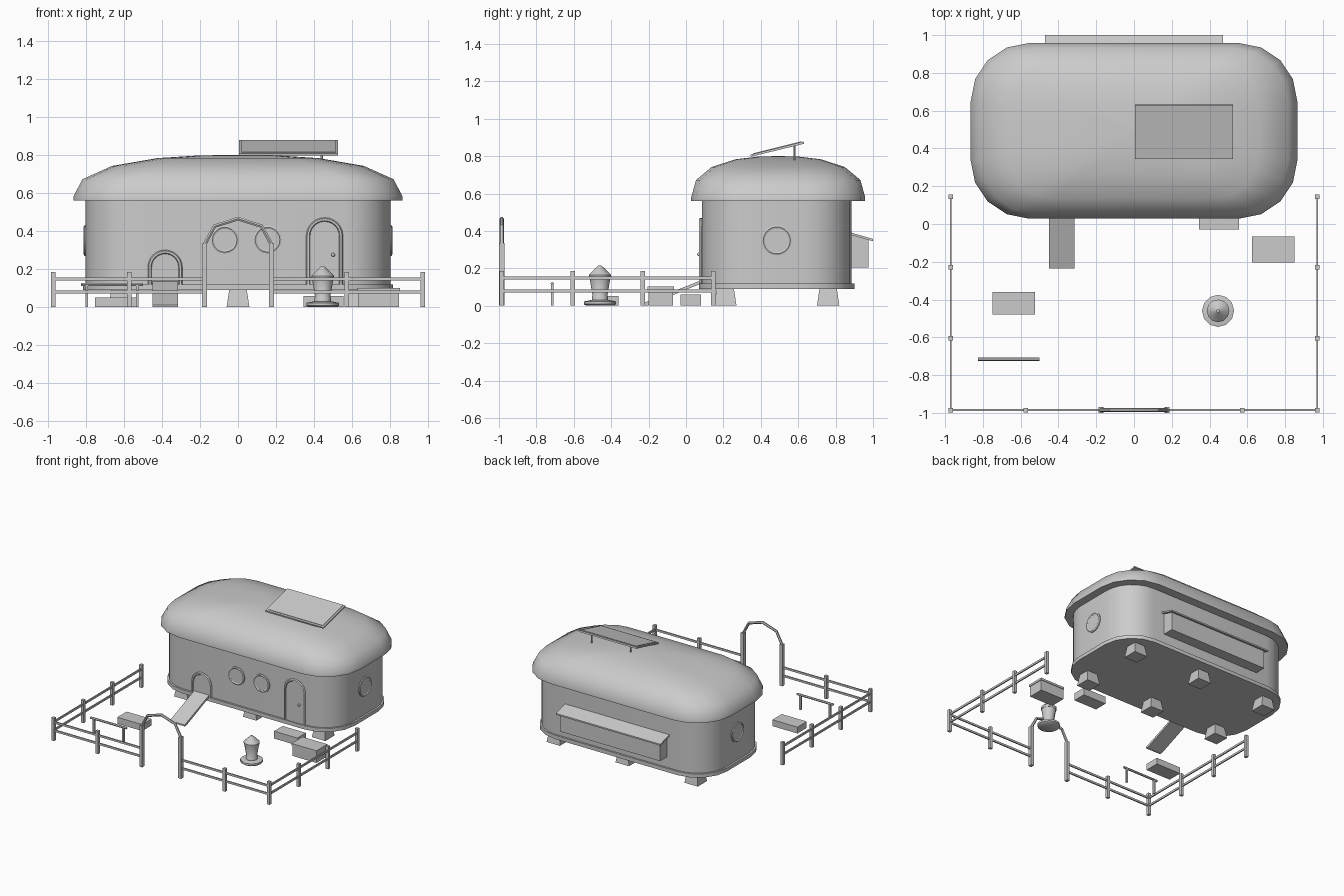
import bpy, bmesh, math
from mathutils import Matrix

if "Cube" in bpy.data.objects:
    bpy.data.objects.remove(bpy.data.objects["Cube"])

grey = bpy.data.materials.new("plain_grey")
grey.diffuse_color = (0.6, 0.6, 0.6, 1)
grey.use_nodes = True
grey.node_tree.nodes["Principled BSDF"].inputs["Base Color"].default_value = grey.diffuse_color


def finish(name, bm, smooth=None):
    bmesh.ops.recalc_face_normals(bm, faces=bm.faces)
    me = bpy.data.meshes.new(name)
    bm.to_mesh(me)
    bm.free()
    me.materials.append(grey)
    if smooth:
        me.shade_smooth()
        me.set_sharp_from_angle(angle=math.radians(smooth))
    ob = bpy.data.objects.new(name, me)
    bpy.context.collection.objects.link(ob)
    return ob


def box(name, x0, x1, y0, y1, z0, z1, taper=1.0):
    bm = bmesh.new()
    bmesh.ops.create_cube(bm, size=1)
    for v in bm.verts:
        s = taper if v.co.z > 0 else 1
        v.co = ((x0 + x1) / 2 + v.co.x * (x1 - x0) * s,
                (y0 + y1) / 2 + v.co.y * (y1 - y0) * s,
                (z0 + z1) / 2 + v.co.z * (z1 - z0))
    return finish(name, bm)


def prism(name, profile, axis, a0, a1):
    """Extrude a 2D profile: axis 0 takes (y, z) points, axis 1 takes (x, z)."""
    bm = bmesh.new()
    put = lambda p, a: (a, p[0], p[1]) if axis == 0 else (p[0], a, p[1])
    f = bm.faces.new([bm.verts.new(put(p, a0)) for p in profile])
    r = bmesh.ops.extrude_face_region(bm, geom=[f])
    for v in r["geom"]:
        if isinstance(v, bmesh.types.BMVert):
            v.co[axis] = a1
    return finish(name, bm)


def rounded(hx, hy, r, seg=4):
    pts = []
    for q, (sx, sy) in enumerate([(1, 1), (-1, 1), (-1, -1), (1, -1)]):
        for i in range(seg + 1):
            a = math.pi / 2 * (q + i / seg)
            pts.append((sx * (hx - r) + r * math.cos(a), sy * (hy - r) + r * math.sin(a)))
    return pts


def loft(name, outline, rings, cx, cy, smooth=None):
    """Stack scaled copies of an outline: rings are (scale, z)."""
    bm = bmesh.new()
    loops = [[bm.verts.new((cx + x * s, cy + y * s, z)) for x, y in outline] for s, z in rings]
    n = len(outline)
    for a, b in zip(loops, loops[1:]):
        for i in range(n):
            bm.faces.new((a[i], a[(i + 1) % n], b[(i + 1) % n], b[i]))
    bm.faces.new(loops[0])
    bm.faces.new(loops[-1])
    return finish(name, bm, smooth)


def tube(name, pts, r, closed=False, res=1):
    cu = bpy.data.curves.new(name, "CURVE")
    cu.dimensions = "3D"
    cu.bevel_depth = r
    cu.bevel_resolution = res
    cu.use_fill_caps = True
    sp = cu.splines.new("POLY")
    sp.points.add(len(pts) - 1)
    for p, c in zip(sp.points, pts):
        p.co = (*c, 1)
    sp.use_cyclic_u = closed
    tmp = bpy.data.objects.new(name + "_curve", cu)
    bpy.context.collection.objects.link(tmp)
    bpy.context.view_layer.update()
    me = bpy.data.meshes.new_from_object(tmp.evaluated_get(bpy.context.evaluated_depsgraph_get()))
    bpy.data.objects.remove(tmp)
    bm = bmesh.new()
    bm.from_mesh(me)
    bpy.data.meshes.remove(me)
    return finish(name, bm, 40)


def arch(cx, half, z0, top, seg=12):
    pts = [(cx + half, z0)]
    for i in range(seg + 1):
        a = math.pi * i / seg
        pts.append((cx + half * math.cos(a), top - half + half * math.sin(a)))
    return pts + [(cx - half, z0)]


def window(name, axis, x, y, z, r):
    """Ring frame with a glass disc; axis 1 faces y, axis 0 faces x."""
    circ = [(r * math.cos(a), r * math.sin(a)) for a in [math.tau * i / 20 for i in range(20)]]
    if axis == 1:
        tube(name + "_frame", [(x + u, y, z + w) for u, w in circ], 0.009, True)
        prism(name + "_glass", [(x + u, z + w) for u, w in circ], 1, y - 0.004, y + 0.004)
    else:
        tube(name + "_frame", [(x, y + u, z + w) for u, w in circ], 0.009, True)
        prism(name + "_glass", [(y + u, z + w) for u, w in circ], 0, x - 0.004, x + 0.004)


# house: legs, floor, walls, domed roof
CY = 0.485
for i, x in enumerate((-0.62, 0, 0.62)):
    for j, y in enumerate((0.21, 0.76)):
        box(f"leg_{i}_{j}", x - 0.06, x + 0.06, y - 0.06, y + 0.06, 0, 0.095, 0.76)
loft("floor", rounded(0.815, 0.415, 0.265), [(1, 0.09), (1, 0.12)], 0, CY, 40)
loft("walls", rounded(0.80, 0.40, 0.25, 6), [(1, 0.115), (1, 0.57)], 0, CY, 40)
loft("roof", rounded(0.865, 0.465, 0.31),
     [(1, 0.56), (1, 0.58), (0.945, 0.672), (0.765, 0.742), (0.49, 0.783), (0.24, 0.797), (0.02, 0.80)],
     0, 0.493, 50)

# round windows
window("front_window_left", 1, -0.07, 0.083, 0.355, 0.065)
window("front_window_right", 1, 0.155, 0.083, 0.355, 0.065)
window("end_window_right", 0, 0.802, CY, 0.35, 0.072)
window("end_window_left", 0, -0.802, CY, 0.35, 0.072)

# arched doors
for name, cx, half, top in (("door", 0.455, 0.086, 0.46), ("pop_door", -0.383, 0.08, 0.29)):
    pts = arch(cx, half, 0.12, top)
    prism(name + "_panel", pts, 1, 0.078, 0.09)
    tube(name + "_frame", [(x, 0.08, z) for x, z in pts], 0.011)
bm = bmesh.new()
bmesh.ops.create_uvsphere(bm, u_segments=10, v_segments=6, radius=0.01,
                          matrix=Matrix.Translation((0.50, 0.07, 0.275)))
finish("door_knob", bm, 60)

# ramp and doorstep
prism("ramp", [(-0.235, 0), (-0.21, 0), (0.085, 0.12), (0.08, 0.135), (-0.235, 0.012)], 0, -0.45, -0.315)
box("doorstep", 0.345, 0.555, -0.03, 0.08, 0, 0.06)

# nest box on the back, with sloping lid
prism("nest_box", [(0.87, 0.205), (0.975, 0.205), (0.975, 0.355), (0.87, 0.385)], 0, -0.45, 0.45)
prism("nest_box_lid", [(0.87, 0.382), (1.0, 0.345), (1.0, 0.357), (0.87, 0.395)], 0, -0.47, 0.47)

# tilted roof panel with struts
prism("solar_panel", [(0.347, 0.797), (0.632, 0.866), (0.629, 0.878), (0.345, 0.808)], 0, 0.005, 0.525)
prism("solar_cells", [(0.36, 0.81), (0.618, 0.873), (0.617, 0.879), (0.359, 0.815)], 0, 0.018, 0.512)
for i, x in enumerate((0.09, 0.44)):
    tube(f"panel_strut_{i}", [(x, 0.58, 0.77), (x, 0.58, 0.86)], 0.006)

# yard fence
FX, FY = 0.97, -0.985
for i, s in enumerate((-1, 1)):
    spots = [(FX, y) for y in (FY, -0.605, -0.23, 0.145)] + [(0.572, FY)]
    for j, (x, y) in enumerate(spots):
        x *= s
        box(f"fence_post_{i}_{j}", x - 0.012, x + 0.012, y - 0.012, y + 0.012, 0, 0.185)
    for j, z in enumerate((0.08, 0.147)):
        box(f"side_rail_{i}_{j}", s * FX - 0.005, s * FX + 0.005, FY, 0.145, z - 0.008, z + 0.008)
        a, b = sorted((s * 0.175, s * FX))
        box(f"front_rail_{i}_{j}", a, b, FY - 0.005, FY + 0.005, z - 0.008, z + 0.008)
    box(f"gate_post_{i}", s * 0.175 - 0.013, s * 0.175 + 0.013, FY - 0.015, FY + 0.015, 0, 0.335)

# gate arch
ang = [math.pi * i / 4 for i in range(5)]
tube("gate_arch", [(0.175 * math.cos(a), FY, 0.33 + 0.135 * math.sin(a)) for a in ang], 0.011)

# yard items: crate with lid, dust bath, perch
box("crate", 0.63, 0.845, -0.2, -0.07, 0, 0.09)
box("crate_lid", 0.625, 0.85, -0.205, -0.065, 0.085, 0.102)
box("dust_bath", -0.75, -0.525, -0.48, -0.36, 0, 0.052)
tube("perch_bar", [(-0.825, -0.715, 0.119), (-0.5, -0.715, 0.119)], 0.009)
for i, x in enumerate((-0.795, -0.53)):
    box(f"perch_post_{i}", x - 0.007, x + 0.007, -0.722, -0.708, 0, 0.12)

# drinker: dish, tapered tank and pointed cap
ring = [(math.cos(math.tau * i / 12), math.sin(math.tau * i / 12)) for i in range(12)]
loft("drinker_dish", ring, [(0.075, 0), (0.085, 0.008), (0.085, 0.023), (0.05, 0.03)], 0.445, -0.46, 40)
loft("drinker_tank", ring, [(0.043, 0.025), (0.043, 0.05), (0.04, 0.055), (0.056, 0.15)], 0.445, -0.46, 40)
loft("drinker_cap", ring, [(0.058, 0.148), (0.06, 0.165), (0.008, 0.215)], 0.445, -0.46, 40)
